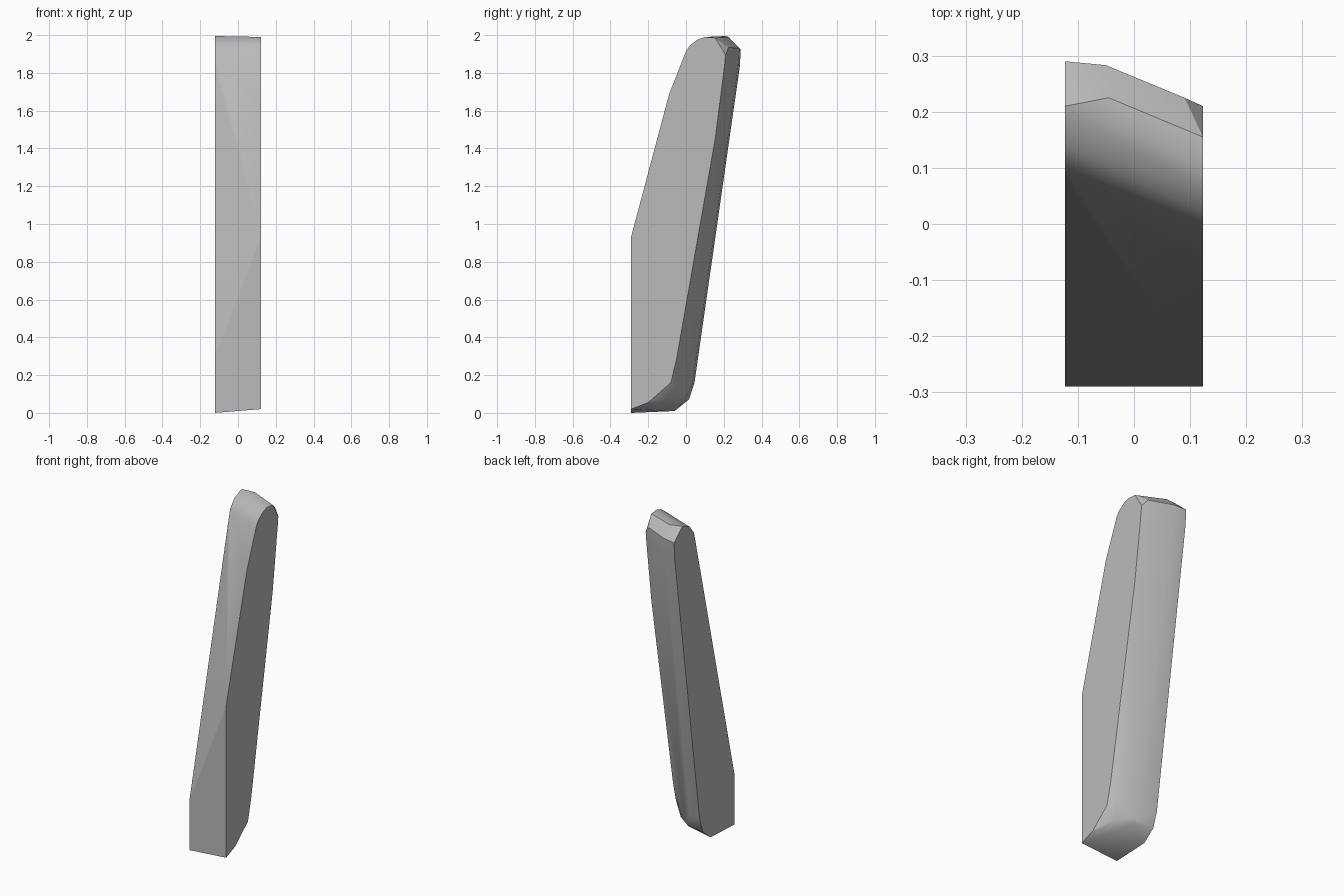
import bpy
import bmesh
from math import radians

cube = bpy.data.objects.get("Cube")
if cube:
    bpy.data.objects.remove(cube, do_unlink=True)

# Plain grey
grey = bpy.data.materials.new("plain_grey")
grey.use_nodes = True
colour = (0.5, 0.5, 0.5, 1)
grey.diffuse_color = colour
grey.node_tree.nodes["Principled BSDF"].inputs["Base Color"].default_value = colour

# Outlines (y, z) of the two flat sides
right_side = [(-.29, .005), (-.29, .30), (.075, 1.82), (.10, 1.92), (.14, 1.97),
              (.21, 2.0), (.29, 1.93), (.285, 1.84), (.045, .165), (.015, .075),
              (-.06, .015)]
left_side = [(-.29, .025), (-.29, .94), (-.09, 1.69), (0, 1.92), (.02, 1.95),
             (.06, 1.98), (.10, 1.995), (.155, 1.99), (.21, 1.90), (.205, 1.85),
             (.155, 1.46), (-.05, .29), (-.08, .165), (-.20, .06)]
# Back ridge and bevel corners (x, y, z)
ridge = [(-.045, .225, 1.995), (-.05, .283, 1.935), (-.05, .278, 1.85),
         (-.05, .035, .165), (.09, .225, 1.94), (0, .005, .095),
         (.07, -.05, .09), (-.01, -.01, .07)]

# Faceted slab wrapped around the outlines
bm = bmesh.new()
for x, outline in ((-.123, right_side), (.123, left_side)):
    for y, z in outline:
        bm.verts.new((x, y, z))
for p in ridge:
    bm.verts.new(p)
hull = bmesh.ops.convex_hull(bm, input=bm.verts[:])
bmesh.ops.delete(bm, geom=[v for v in bm.verts if not v.link_faces], context='VERTS')
bmesh.ops.dissolve_limit(bm, angle_limit=radians(1), verts=bm.verts[:], edges=bm.edges[:])
low = min(v.co.z for v in bm.verts)
bmesh.ops.translate(bm, verts=bm.verts[:], vec=(0, 0, -low))
bmesh.ops.recalc_face_normals(bm, faces=bm.faces[:])

mesh = bpy.data.meshes.new("leaning_slab")
bm.to_mesh(mesh)
bm.free()
mesh.materials.append(grey)
slab = bpy.data.objects.new("leaning_slab", mesh)
bpy.context.collection.objects.link(slab)

# Soft shading with crisp side edges
bpy.ops.object.select_all(action='DESELECT')
slab.select_set(True)
bpy.context.view_layer.objects.active = slab
bpy.ops.object.shade_smooth_by_angle(angle=radians(30))
